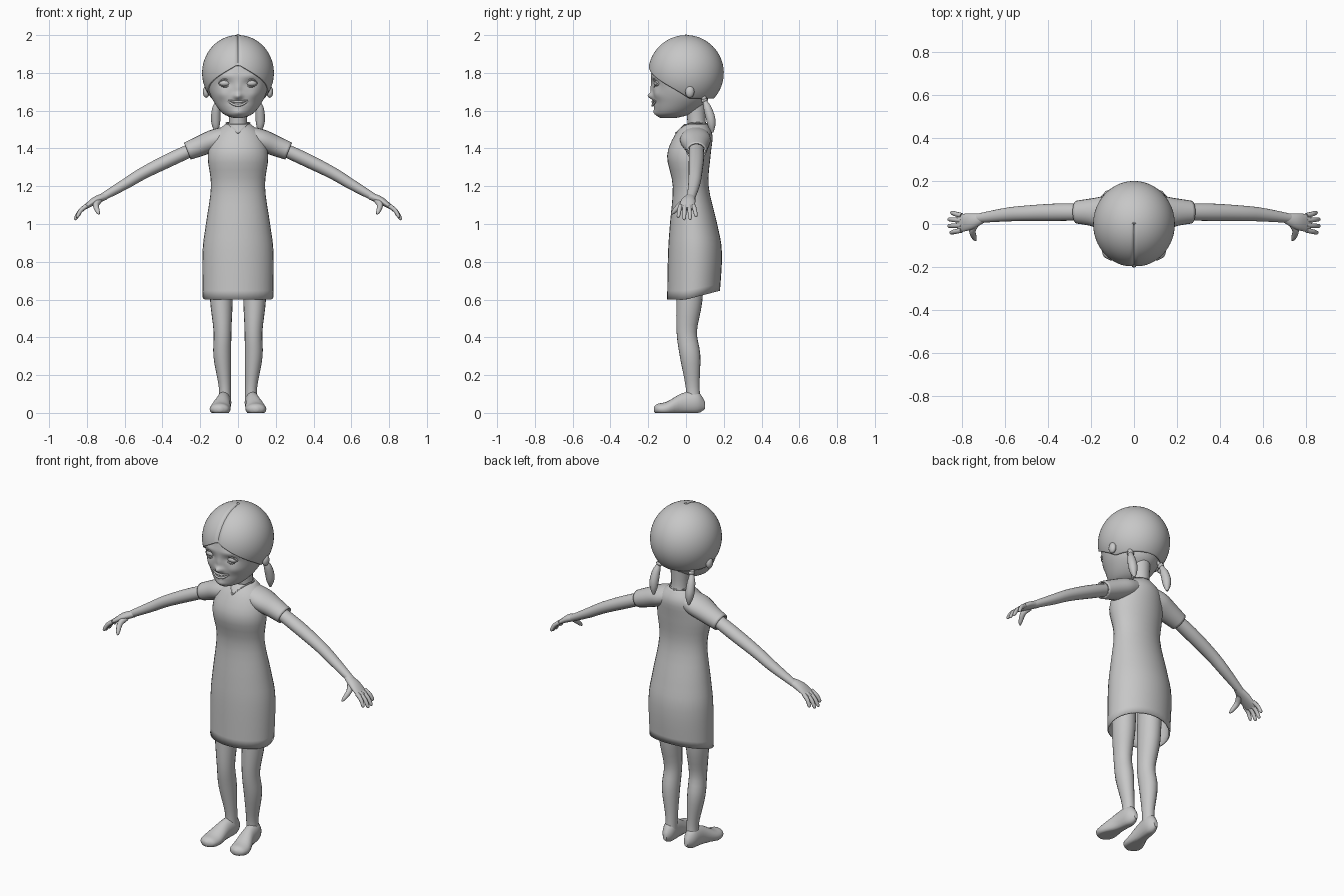
import bpy
import math
from mathutils import Vector

default_cube = bpy.data.objects.get("Cube")
if default_cube:
    bpy.data.objects.remove(default_cube, do_unlink=True)

grey = bpy.data.materials.new("plain_grey")
grey.use_nodes = True
tone = (0.57, 0.57, 0.57, 1)
grey.diffuse_color = tone
grey.node_tree.nodes["Principled BSDF"].inputs["Base Color"].default_value = tone

X_AXIS, Y_AXIS, Z_AXIS = Vector((1, 0, 0)), Vector((0, 1, 0)), Vector((0, 0, 1))


def finish(obj, mirror=False, thickness=0, sharp_angle=50):
    """Material, smooth shading and the shared modifiers."""
    obj.data.materials.append(grey)
    obj.data.shade_smooth()
    obj.data.set_sharp_from_angle(angle=math.radians(sharp_angle))
    if thickness:
        solidify = obj.modifiers.new("thickness", "SOLIDIFY")
        solidify.thickness = thickness
        solidify.offset = -1
    if mirror:
        obj.modifiers.new("mirror", "MIRROR")


def spline(stations, steps):
    """Catmull-Rom curve through rows of numbers."""
    rows = [Vector(row) for row in (stations[0], *stations, stations[-1])]
    result = []
    for before, start, end, after in zip(rows, rows[1:], rows[2:], rows[3:]):
        leave, arrive = (end - before) / 2, (after - start) / 2
        for step in range(steps):
            t = step / steps
            ease = t * t * (3 - 2 * t)
            result.append(start.lerp(end, ease) + leave * (t * (1 - t) ** 2)
                          - arrive * (t * t * (1 - t)))
    return result + [rows[-1]]


def loft(name, stations, sides=20, steps=4, ref=Y_AXIS, along=None, shape=None,
         open_ends=False, **options):
    """Skin over stations of x, y, z, radius across and radius along ref."""
    path = spline(stations, steps)
    verts, faces = [], []
    last = len(path) - 1
    for i, row in enumerate(path):
        centre = Vector(row[:3])
        ahead, behind = Vector(path[min(i + 1, last)][:3]), Vector(path[max(i - 1, 0)][:3])
        tangent = along or (ahead - behind).normalized()
        across = ref.cross(tangent).normalized()
        upright = tangent.cross(across)
        for k in range(sides):
            angle = math.tau * k / sides
            point = centre + across * math.cos(angle) * row[3] + upright * math.sin(angle) * row[4]
            verts.append(shape(point) if shape else point)
    for i in range(last):
        for k in range(sides):
            a, b = i * sides + k, i * sides + (k + 1) % sides
            faces.append((a, b, b + sides, a + sides))
    if not open_ends:
        faces.append(tuple(reversed(range(sides))))
        faces.append(tuple(range(last * sides, len(verts))))
    mesh = bpy.data.meshes.new(name)
    mesh.from_pydata(verts, [], faces)
    obj = bpy.data.objects.new(name, mesh)
    bpy.context.collection.objects.link(obj)
    finish(obj, **options)


def stack(name, rows, **options):
    """Horizontal layers of height, half width, front and back."""
    loft(name, [(0, (front + back) / 2, height, half, (back - front) / 2)
                for height, half, front, back in rows], along=Z_AXIS, **options)


def tube(name, points, radii, wide=1, **options):
    loft(name, [(*point, r, r * wide) for point, r in zip(points, radii)], **options)


def arc(name, centre, half, forward, rise, radius, **options):
    """Thin bowed strip, used on the face."""
    x, y, z = centre
    bows = [(k, 1 - k * k) for k in (-1, -.5, 0, .5, 1)]
    tube(name, [(x + k * half, y - bow * forward, z + bow * rise) for k, bow in bows],
         [radius * (.5 + bow / 2) for k, bow in bows], sides=8, **options)


def ball(name, centre, size):
    bpy.ops.mesh.primitive_uv_sphere_add(segments=20, ring_count=12, radius=1)
    obj = bpy.context.object
    obj.name = name
    for vertex in obj.data.vertices:
        vertex.co = [c + v * s for c, v, s in zip(centre, vertex.co, size)]
    finish(obj, mirror=True)


def bell(distance, spread):
    return math.exp(-(distance / spread) ** 2)


# Dress, its hem rising towards the back
def raise_hem(point):
    point.z += max(0, .8 - point.z) * max(0, point.y) * 1.3
    return point


stack("dress", [
    (.6, .187, -.1, .18), (.85, .188, -.095, .19), (1, .17, -.085, .165),
    (1.2, .143, -.07, .12), (1.36, .16, -.1, .13), (1.47, .13, -.06, .14),
    (1.53, .065, -.01, .11)], sides=32, shape=raise_hem, open_ends=True, thickness=.008)
loft("sleeves", [(.04, .05, 1.47, .05, .07), (.12, .05, 1.445, .058, .082),
                 (.2, .055, 1.413, .054, .064), (.268, .055, 1.386, .048, .053)],
     open_ends=True, thickness=.008, mirror=True)
tube("neckline", [(0, -.055, 1.48), (.045, 0, 1.525), (.06, .06, 1.535), (0, .11, 1.53)],
     [.004] * 4, sides=8, ref=Z_AXIS, mirror=True)

# Arms and hands
tube("arms", [(.2, .055, 1.413), (.35, .055, 1.345), (.5, .05, 1.27), (.6, .043, 1.21),
              (.73, .026, 1.135)], [.034, .036, .032, .028, .019], wide=1.12, mirror=True)
loft("palms", [(.7, .028, 1.148, .019, .021), (.76, .012, 1.122, .02, .038),
               (.82, .002, 1.08, .009, .042)], mirror=True)
for number, finger in enumerate(("index", "middle", "ring", "little")):
    spread = number - 1.4
    reach = .065 - .006 * spread ** 2
    knuckle = Vector((.802, .003 + .023 * spread, 1.096))
    tip = knuckle + Vector((reach, .009 * spread, -1.15 * reach))
    bend = knuckle.lerp(tip, .5) + Vector((.004, 0, .006))
    tube(finger + "_fingers", [knuckle, bend, knuckle.lerp(tip, .9), tip],
         [.012, .011, .009, .003], sides=10, mirror=True)
tube("thumbs", [(.735, .005, 1.125), (.752, -.03, 1.1), (.742, -.065, 1.065), (.735, -.076, 1.052)],
     [.017, .016, .011, .004], sides=10, ref=X_AXIS, mirror=True)


# Legs and bare feet with flat soles
def flatten_sole(point):
    point.z = max(point.z, 0)
    return point


tube("legs", [(.09, .025, .8), (.088, .018, .6), (.082, .004, .43), (.083, .022, .3),
              (.07, .035, .14), (.07, .04, .05)],
     [.062, .06, .047, .047, .032, .034], wide=1.15, mirror=True)
loft("feet", [(.07, .1, .04, .012, .02), (.072, .06, .055, .036, .058),
              (.08, -.02, .048, .04, .056), (.094, -.1, .022, .055, .038),
              (.096, -.15, .02, .045, .028), (.096, -.17, .02, .012, .012)],
     ref=Z_AXIS, along=-Y_AXIS, shape=flatten_sole, mirror=True)

# Head with the face pushed in and out
tube("neck", [(0, .065, 1.48), (0, .055, 1.55), (0, .05, 1.7)], [.055, .048, .06])
features = {  # x, z, spread across, spread up, height
    "nose": (0, 1.677, .022, .016, .026), "bridge": (0, 1.715, .015, .03, .01),
    "eye_socket": (.068, 1.745, .034, .018, -.012), "brow": (.066, 1.785, .045, .013, .005),
    "cheek": (.085, 1.685, .03, .025, .008), "mouth": (0, 1.641, .04, .009, -.008),
    "chin": (0, 1.59, .03, .015, .008)}


def model_face(point):
    if point.y < -.05:
        point.y -= sum(height * bell(abs(point.x) - x, across) * bell(point.z - z, up)
                       for x, z, across, up, height in features.values())
    return point


stack("head", [
    (1.56, .02, -.135, -.06), (1.585, .08, -.162, .03), (1.65, .13, -.173, .11),
    (1.72, .158, -.178, .13), (1.8, .17, -.183, .15), (1.9, .135, -.145, .13),
    (1.96, .03, -.03, .03)], sides=112, steps=9, shape=model_face, sharp_angle=60)

ball("eyes", (.069, -.15, 1.745), (.032, .021, .017))
ball("ears", (.168, .02, 1.7), (.018, .024, .032))
arc("upper_eyelids", (.069, -.152, 1.744), .036, .018, .022, .004, mirror=True)
arc("lower_eyelids", (.069, -.152, 1.744), .036, .018, -.019, .003, mirror=True)
arc("upper_lip", (0, -.158, 1.655), .055, .019, -.007, .006)
arc("lower_lip", (0, -.158, 1.653), .055, .019, -.025, .007)
arc("teeth", (0, -.155, 1.653), .045, .016, -.015, .009)


# Rounded hair cap, stretched between a curved hairline and the crown
def comb(point):
    bearing = math.atan2(abs(point.x), -point.y)
    hairline = max(1.665, 1.845 - .108 * bearing)
    lowest = math.asin((hairline - 1.8) / .2)
    tilt = lowest + (point.z - 1) * (math.pi / 2 - lowest)
    groove = .006 * bell(math.sin(bearing) * math.cos(tilt), .03) * (point.y < 0)
    girth = .2 * math.cos(tilt) - groove
    return Vector((.95 * girth * math.sin(bearing) * math.copysign(1, point.x),
                   -girth * math.cos(bearing), 1.8 + .2 * math.sin(tilt) - groove))


stack("hair", [(1, 1, -1, 1), (1.99, 1, -1, 1)], sides=96, steps=30, shape=comb,
      thickness=.012, open_ends=True, sharp_angle=60)

# Pigtails with ties
tube("pigtails", [(.1, .085, 1.69), (.108, .1, 1.65), (.115, .115, 1.61), (.118, .13, 1.56),
                  (.117, .136, 1.52), (.115, .14, 1.485)],
     [.02, .013, .022, .025, .02, .006], sides=14, mirror=True)
tube("hair_ties", [(.104, .094, 1.662), (.106, .098, 1.653), (.109, .102, 1.644)],
     [.012, .019, .012], sides=14, mirror=True)
